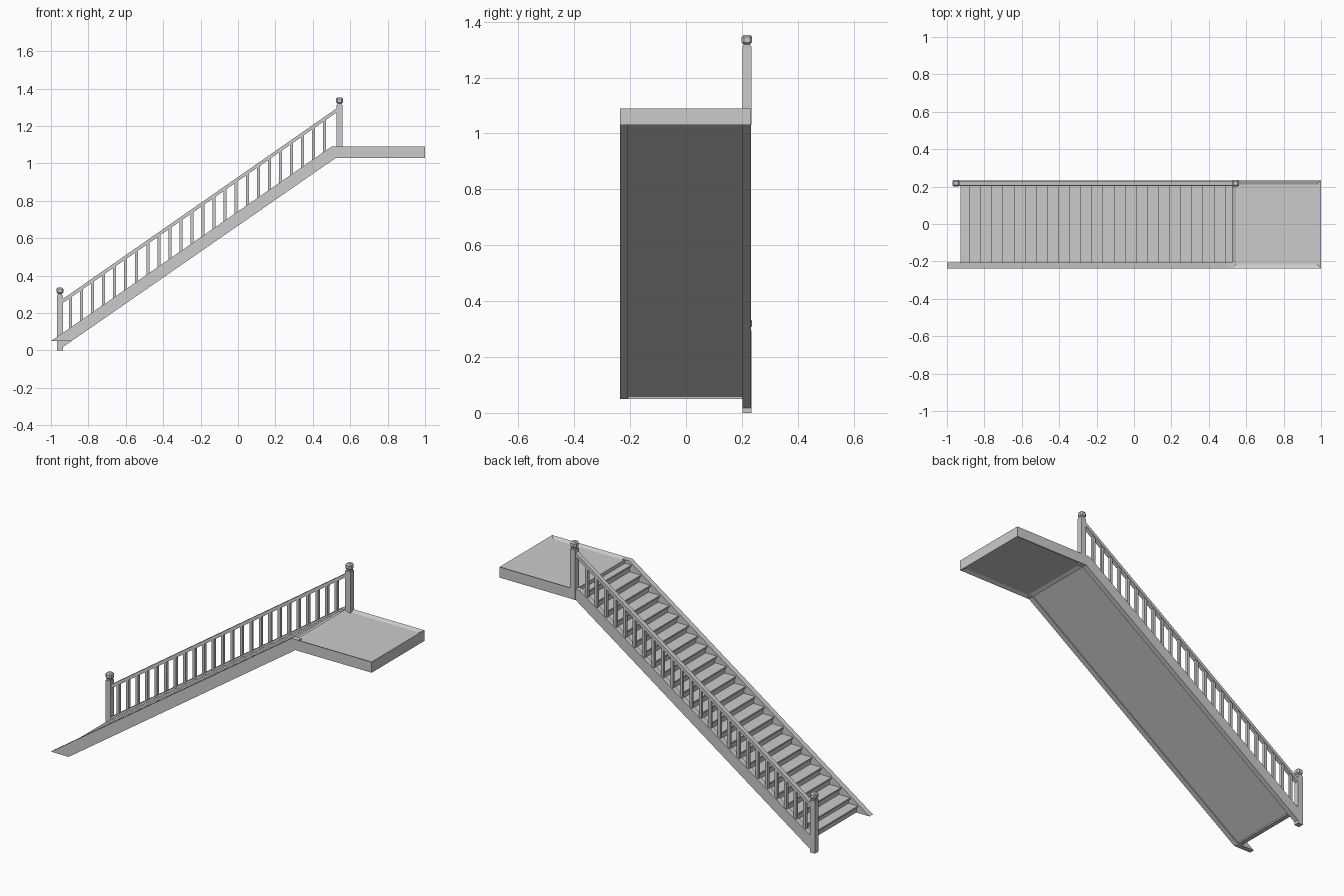
import bpy
import bmesh

if "Cube" in bpy.data.objects:
    bpy.data.objects.remove(bpy.data.objects["Cube"])

GREY = (0.6, 0.6, 0.6, 1)
mat = bpy.data.materials.new("plain grey")
mat.use_nodes = True
mat.diffuse_color = GREY
mat.node_tree.nodes["Principled BSDF"].inputs["Base Color"].default_value = GREY

SLOPE = 0.693
PITCH = 0.0594
FRONT, BACK = (-0.237, -0.207), (0.203, 0.233)   # stringer y ranges
RAIL_Y = 0.218
LOW, HIGH = 1.03, 1.09                           # landing underside and top


def top_line(x):
    return 0.05 + SLOPE * (x + 1)


def bottom_line(x):
    return 0.05 + SLOPE * (x + 0.89)


def finish(name, bm):
    bmesh.ops.recalc_face_normals(bm, faces=bm.faces)
    mesh = bpy.data.meshes.new(name)
    bm.to_mesh(mesh)
    bm.free()
    mesh.materials.append(mat)
    obj = bpy.data.objects.new(name, mesh)
    bpy.context.collection.objects.link(obj)
    return obj


def extrude_profile(name, points, y0, y1):
    """Extrude an x-z outline from y0 to y1."""
    bm = bmesh.new()
    face = bm.faces.new([bm.verts.new((x, y0, z)) for x, z in points])
    new = bmesh.ops.extrude_face_region(bm, geom=[face])["geom"]
    verts = [v for v in new if isinstance(v, bmesh.types.BMVert)]
    bmesh.ops.translate(bm, verts=verts, vec=(0, y1 - y0, 0))
    return finish(name, bm)


def box(name, x0, x1, y0, y1, z0, z1):
    return extrude_profile(name, [(x0, z0), (x1, z0), (x1, z1), (x0, z1)], y0, y1)


# Stringers: the front one runs to a point, the back one stops at the newel
upper_end = [(0.524, LOW), (0.54, LOW), (0.54, HIGH), (0.5, HIGH)]
extrude_profile("front_stringer", [(-1, 0.05), (-0.89, 0.05)] + upper_end, *FRONT)
extrude_profile("back_stringer",
                [(-0.94, top_line(-0.94)), (-0.94, bottom_line(-0.94))] + upper_end, *BACK)

# Steps: nosed treads and risers over a flat sloping soffit
noses = [-0.928] + [-0.88 + PITCH * i for i in range(24)]
outline = [(-0.917, 0.05)]
for i, x in enumerate(noses):
    z = top_line(x) - 0.01
    riser = x + 0.011
    if i:
        outline.append((riser, top_line(noses[i - 1]) - 0.01))
    outline += [(riser, z - 0.009), (x, z - 0.009), (x, z)]
outline += [(0.53, z), (0.53, bottom_line(0.53) + 0.008), (-0.89, 0.058), (-0.89, 0.05)]
extrude_profile("steps", outline, FRONT[1], BACK[0])

# Landing: a frame with a panel recessed on both faces
bm = bmesh.new()
bmesh.ops.create_cube(bm, size=1)
for v in bm.verts:
    v.co.x = 0.525 if v.co.x < 0 else 1.0
    v.co.y = FRONT[0] if v.co.y < 0 else BACK[1]
    v.co.z = LOW if v.co.z < 0 else HIGH
bm.normal_update()
for face in [f for f in bm.faces if abs(f.normal.z) > 0.9]:
    bmesh.ops.inset_individual(bm, faces=[face], thickness=0.03)
    shift = -0.01 if face.normal.z > 0 else 0.01
    bmesh.ops.translate(bm, verts=face.verts, vec=(0, 0, shift))
finish("landing", bm)


# Newel posts with a narrow neck and a bevelled cap
def newel(name, x, z0, top):
    r, n, c = 0.016, 0.012, 0.0185
    box(name, x - r, x + r, RAIL_Y - r, RAIL_Y + r, z0, top - 0.042)
    box(name + "_neck", x - n, x + n, RAIL_Y - n, RAIL_Y + n, top - 0.042, top - 0.034)
    cap = box(name + "_cap", x - c, x + c, RAIL_Y - c, RAIL_Y + c, top - 0.035, top)
    bevel = cap.modifiers.new("bevel", "BEVEL")
    bevel.width = 0.008
    bevel.segments = 1


newel("lower_newel", -0.952, 0, 0.337)
newel("upper_newel", 0.543, LOW, 1.353)


# Handrail and balusters
def rail_line(x):
    return 0.28 + 0.696 * (x + 0.93)


x0, x1, deep = -0.94, 0.53, 0.022
extrude_profile("handrail", [(x0, rail_line(x0) - deep), (x1, rail_line(x1) - deep),
                             (x1, rail_line(x1)), (x0, rail_line(x0))],
                RAIL_Y - 0.0125, RAIL_Y + 0.0125)
for i in range(24):
    x = -0.896 + 0.0591 * i
    a, b = x - 0.008, x + 0.008
    extrude_profile("baluster", [(a, top_line(a) - 0.005), (b, top_line(b) - 0.005),
                                 (b, rail_line(b) - 0.015), (a, rail_line(a) - 0.015)],
                    RAIL_Y - 0.008, RAIL_Y + 0.008)
